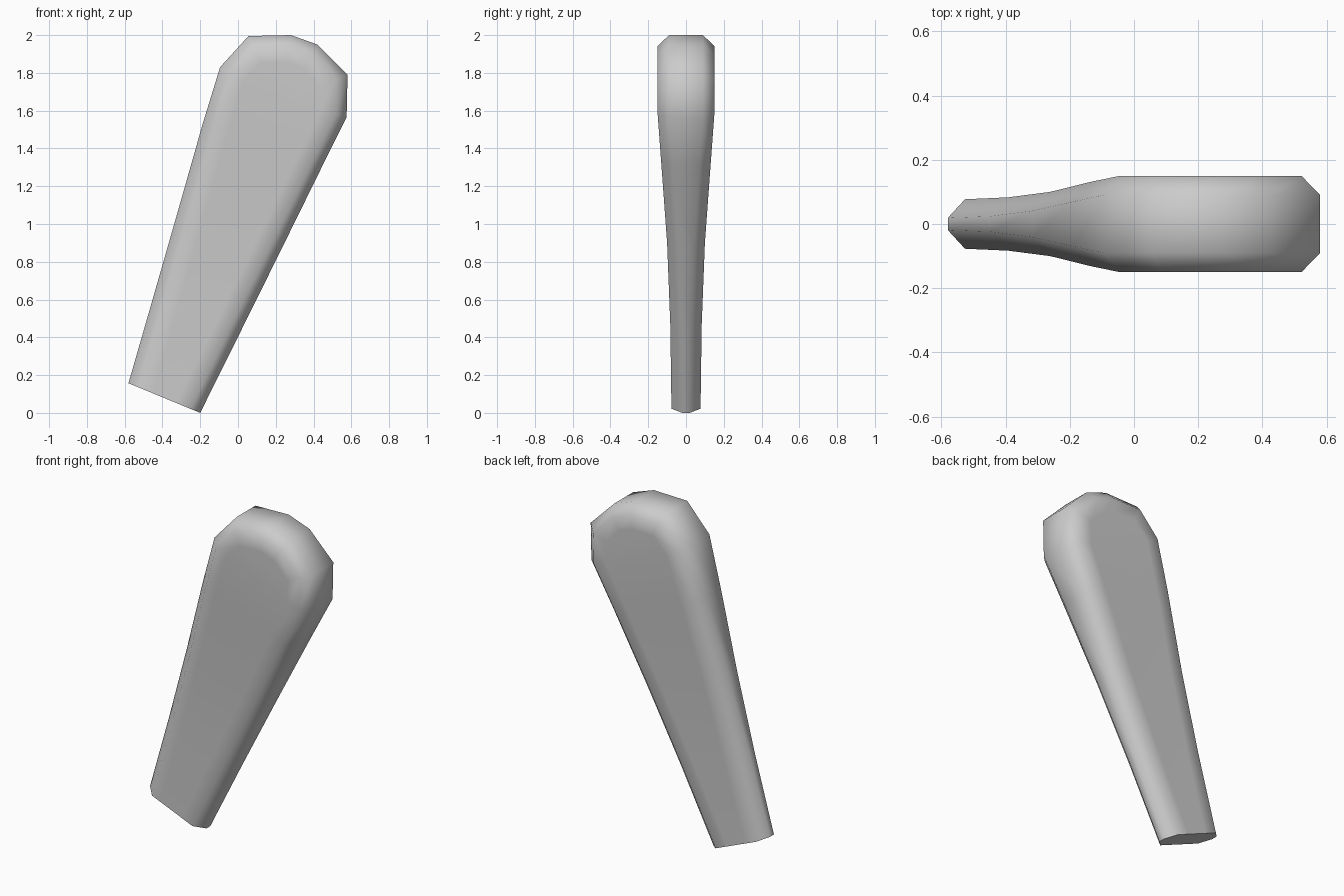
import bpy, bmesh, math
from mathutils import Vector

if "Cube" in bpy.data.objects:
    bpy.data.objects.remove(bpy.data.objects["Cube"])

# Left and right silhouette points, paired as rungs from the foot to the crown
left = [(-0.58, 0.157), (-0.448, 0.615), (-0.317, 1.072), (-0.187, 1.53),
        (-0.095, 1.83), (0.055, 1.995), (0.28, 2.0)]
right = [(-0.2, 0.0), (0.017, 0.437), (0.233, 0.873), (0.448, 1.31),
         (0.575, 1.565), (0.58, 1.79), (0.42, 1.95)]
half_thick = [0.077, 0.083, 0.1, 0.132, 0.15, 0.15, 0.15]
half_edge = [0.019, 0.024, 0.041, 0.07, 0.09, 0.09, 0.09]
n = len(left)
outline = [Vector(p) for p in left + right[::-1]]


def inset(d):
    """Offset the outline inwards, sliding the two foot points along the foot."""
    pts = []
    last = len(outline) - 1
    for i, p in enumerate(outline):
        if i in (0, last):
            pts.append(p + (outline[last - i] - p).normalized() * d)
            continue
        a = (p - outline[i - 1]).normalized()
        b = (outline[i + 1] - p).normalized()
        na, nb = Vector((a.y, -a.x)), Vector((b.y, -b.x))
        m = (na + nb).normalized()
        pts.append(p + m * (d / m.dot(na)))
    return pts


bm = bmesh.new()


def loop(pts, widths, side):
    ws = widths + widths[::-1]
    return [bm.verts.new((p.x, side * w, p.y)) for p, w in zip(pts, ws)]


def strip(a, b):
    for i in range(len(a) - 1):
        bm.faces.new((a[i], a[i + 1], b[i + 1], b[i]))


# Rim, chamfer and broad face on both sides
sides = []
for s in (-1, 1):
    rings = [loop(outline, half_edge, s),
             loop(inset(0.058), half_thick, s),
             loop(inset(0.14), half_thick, s)]
    strip(rings[0], rings[1])
    strip(rings[1], rings[2])
    c = rings[2]
    for i in range(n - 1):
        bm.faces.new((c[i], c[i + 1], c[-2 - i], c[-1 - i]))
    sides.append(rings)
strip(sides[0][0], sides[1][0])

# Flat foot
front = [r[0] for r in sides[0]] + [r[-1] for r in sides[0][::-1]]
back = [r[0] for r in sides[1]] + [r[-1] for r in sides[1][::-1]]
bm.faces.new(front + back[::-1])
bmesh.ops.recalc_face_normals(bm, faces=bm.faces)

mesh = bpy.data.meshes.new("padded_paddle")
bm.to_mesh(mesh)
bm.free()
obj = bpy.data.objects.new("padded_paddle", mesh)
bpy.context.collection.objects.link(obj)
bpy.context.view_layer.objects.active = obj
obj.select_set(True)
bpy.ops.object.shade_smooth_by_angle(angle=math.radians(60))
